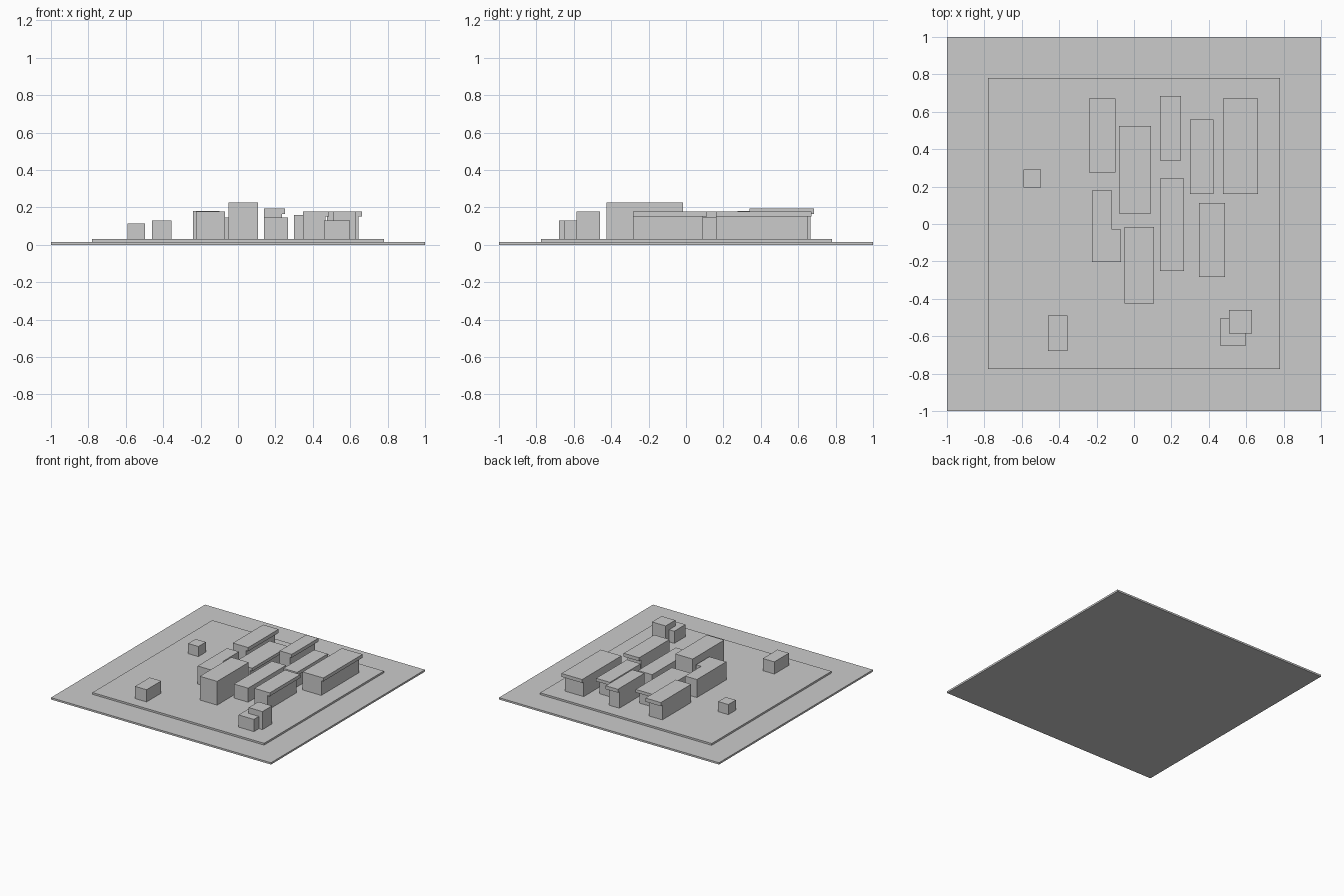
import bpy


def prism(name, outline, z0, z1):
    """Extrude a counter-clockwise outline from z0 to z1."""
    n = len(outline)
    verts = [(x, y, z) for z in (z0, z1) for x, y in outline]
    faces = [tuple(reversed(range(n))), tuple(range(n, 2 * n))]
    faces += [(i, (i + 1) % n, n + (i + 1) % n, n + i) for i in range(n)]
    mesh = bpy.data.meshes.new(name)
    mesh.from_pydata(verts, [], faces)
    obj = bpy.data.objects.new(name, mesh)
    bpy.context.collection.objects.link(obj)
    return obj


def box(name, x0, x1, y0, y1, z0, z1):
    return prism(name, [(x0, y0), (x1, y0), (x1, y1), (x0, y1)], z0, z1)


# Ground slab and raised site platform
DECK = 0.03
box("ground_slab", -1, 1, -1, 1, 0, 0.015)
box("site_platform", -0.78, 0.78, -0.775, 0.78, 0.015, DECK)

# Long blocks with a roof slab overhanging to the right and back
# x0, x1, y0, y1 of the roof, roof underside, roof top, overhang x, overhang y
roofed = [
    (-0.24, -0.10, 0.275, 0.67, 0.15, 0.18, 0.02, 0.02),
    (-0.08, 0.09, 0.055, 0.525, 0.12, 0.145, 0.02, 0.02),
    (0.14, 0.25, 0.34, 0.685, 0.165, 0.193, 0.015, 0.02),
    (0.30, 0.425, 0.16, 0.56, 0.135, 0.16, 0.015, 0.02),
    (0.475, 0.663, 0.16, 0.67, 0.15, 0.178, 0.018, 0.02),
    (0.347, 0.487, -0.283, 0.113, 0.15, 0.178, 0.02, 0.022),
]
for i, (x0, x1, y0, y1, zu, zt, ox, oy) in enumerate(roofed, 1):
    box(f"hall_walls_{i}", x0, x1 - ox, y0, y1 - oy, DECK, zu)
    box(f"hall_roof_{i}", x0, x1, y0, y1, zu, zt)

# L-shaped block
prism("l_shaped_block", [(-0.225, -0.203), (-0.07, -0.203), (-0.07, -0.03),
                         (-0.117, -0.03), (-0.117, 0.18), (-0.225, 0.18)], DECK, 0.178)

# Plain blocks and outlying sheds: x0, x1, y0, y1, top
plain = {
    "tall_block": (-0.05, 0.108, -0.425, -0.015, 0.225),
    "low_block": (0.138, 0.267, -0.25, 0.243, 0.145),
    "left_shed": (-0.59, -0.497, 0.195, 0.292, 0.113),
    "front_left_shed": (-0.46, -0.355, -0.68, -0.49, 0.13),
    "front_right_shed": (0.46, 0.60, -0.65, -0.505, 0.13),
    "front_right_tower": (0.507, 0.632, -0.585, -0.46, 0.178),
}
for name, (x0, x1, y0, y1, top) in plain.items():
    box(name, x0, x1, y0, y1, DECK, top)
